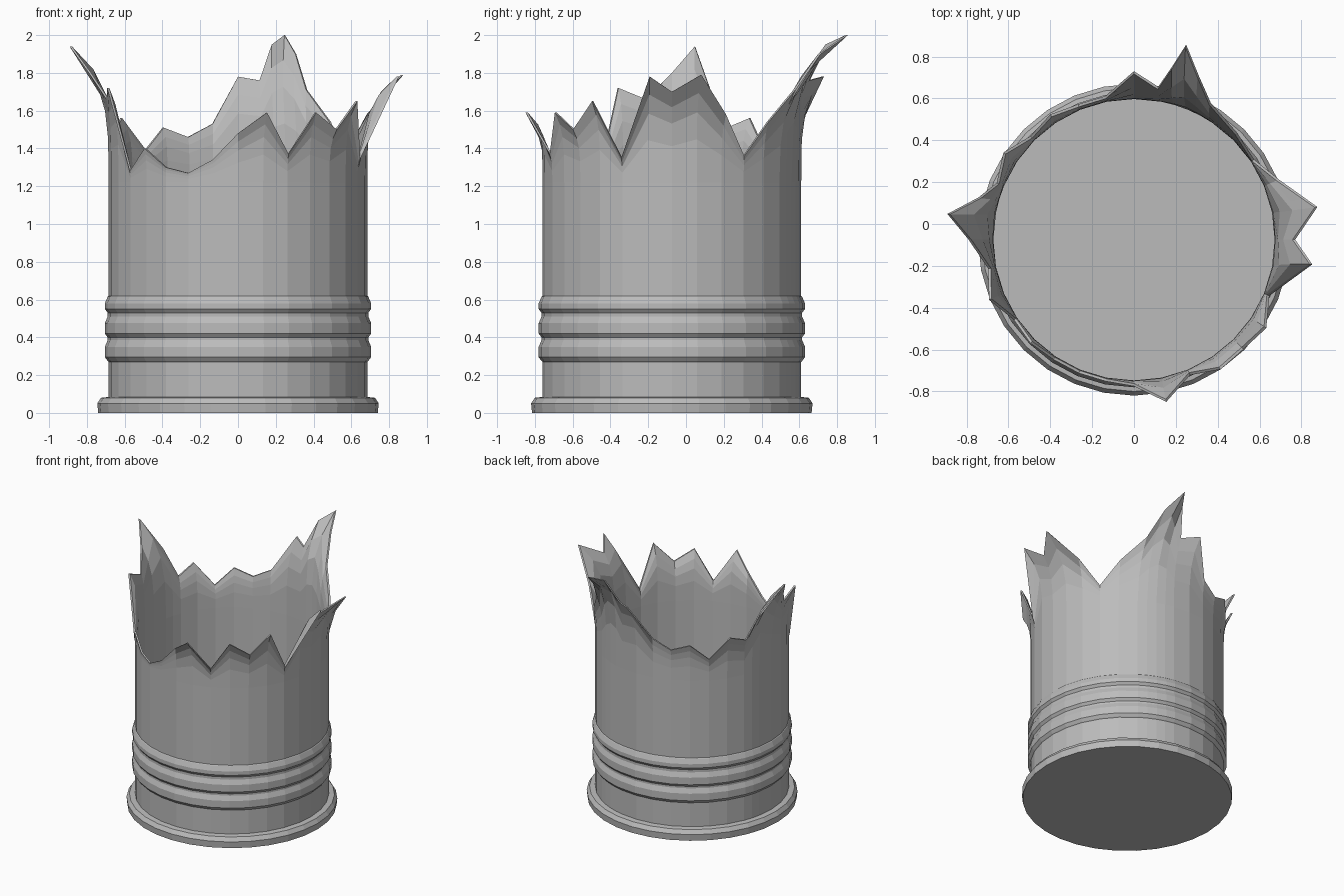
import bpy
import bmesh
import math

if "Cube" in bpy.data.objects:
    bpy.data.objects.remove(bpy.data.objects["Cube"], do_unlink=True)

SIDES = 32
CENTRE_Y = -0.075
WALL = 0.685
THICKNESS = 0.013
TEAR_START = 1.22

# Single dull grey material
grey = bpy.data.materials.new("dull_grey_metal")
grey.use_nodes = True
colour = (0.5, 0.5, 0.5, 1)
grey.diffuse_color = colour
grey.node_tree.nodes["Principled BSDF"].inputs["Base Color"].default_value = colour


def around(step, radius, height):
    """Point on the cylinder; steps run from the front towards the left side."""
    angle = step * math.tau / SIDES
    return (radius * math.sin(angle), CENTRE_Y - radius * math.cos(angle), height)


def loft(name, columns, closed_profile):
    """Skin a ring of point columns; an open profile gets its two ends capped."""
    mesh = bpy.data.meshes.new(name)
    bm = bmesh.new()
    grid = [[bm.verts.new(point) for point in column] for column in columns]
    rows = len(grid[0])
    for index, left in enumerate(grid):
        right = grid[(index + 1) % len(grid)]
        for row in range(rows if closed_profile else rows - 1):
            above = (row + 1) % rows
            bm.faces.new((left[row], right[row], right[above], left[above]))
    if not closed_profile:
        bm.faces.new([column[0] for column in reversed(grid)])
        bm.faces.new([column[-1] for column in grid])
    bmesh.ops.recalc_face_normals(bm, faces=bm.faces)
    bm.to_mesh(mesh)
    bm.free()
    mesh.materials.append(grey)
    part = bpy.data.objects.new(name, mesh)
    bpy.context.collection.objects.link(part)
    return part


# Solid foot with a bevelled upper edge
foot_profile = [(0.74, 0), (0.745, 0.05), (0.725, 0.08), (0.68, 0.085)]
loft("base_foot",
     [[around(step, r, z) for r, z in foot_profile] for step in range(SIDES)],
     closed_profile=False)

# Lower wall with three raised bands
wall_profile = [(WALL, 0.07), (WALL, 0.27)]
for low, high in ((0.275, 0.385), (0.4, 0.51), (0.53, 0.615)):
    wall_profile += [(0.69, low), (0.705, low + 0.02),
                     (0.705, high - 0.035), (0.69, high)]
wall_profile += [(WALL, 0.62), (WALL, TEAR_START)]

# Torn edge: tip height and tip radius for each side, front first
tips = [
    (1.48, .70), (1.59, .79), (1.37, .70), (1.59, .745),
    (1.50, .74), (1.65, .76), (1.35, .70), (1.78, .86),
    (1.70, .77), (1.79, .89), (1.58, .75), (1.36, .69),
    (1.54, .71), (1.71, .75), (2.0, .965), (1.76, .74),
    (1.78, .805), (1.53, .70), (1.46, .70), (1.51, .72),
    (1.39, .70), (1.56, .75), (1.50, .71), (1.94, .90),
    (1.80, .79), (1.66, .71), (1.72, .75), (1.28, .69),
    (1.40, .70), (1.30, .69), (1.27, .69), (1.34, .69),
]
tear = dict(enumerate(tips))
# Extra columns beside the two largest shards
tear.update({13.5: (1.9, .845), 14.5: (1.95, .845), 22.5: (1.72, .77)})
# Sideways lean of the bent shards, in steps
lean = {7: .3, 9: -.1, 12: .1, 13: .4, 13.5: .6, 14: .67, 14.5: .4,
        15: .2, 22.5: .15, 23: .3}


def wall_column(step):
    """Outer skin up to the torn tip, then the inner skin back down."""
    height, reach = tear[step]
    outer = [(step, r, z) for r, z in wall_profile]
    for t in (0.4, 0.65, 0.83, 1):
        outer.append((step + lean.get(step, 0) * t ** 2,
                      WALL + (reach - WALL) * t ** 4,
                      TEAR_START + (height - TEAR_START) * t))
    inner = [(s, r - THICKNESS, z) for s, r, z in reversed(outer)]
    return [around(*point) for point in outer + inner]


loft("torn_cylinder_wall", [wall_column(step) for step in sorted(tear)],
     closed_profile=True)
